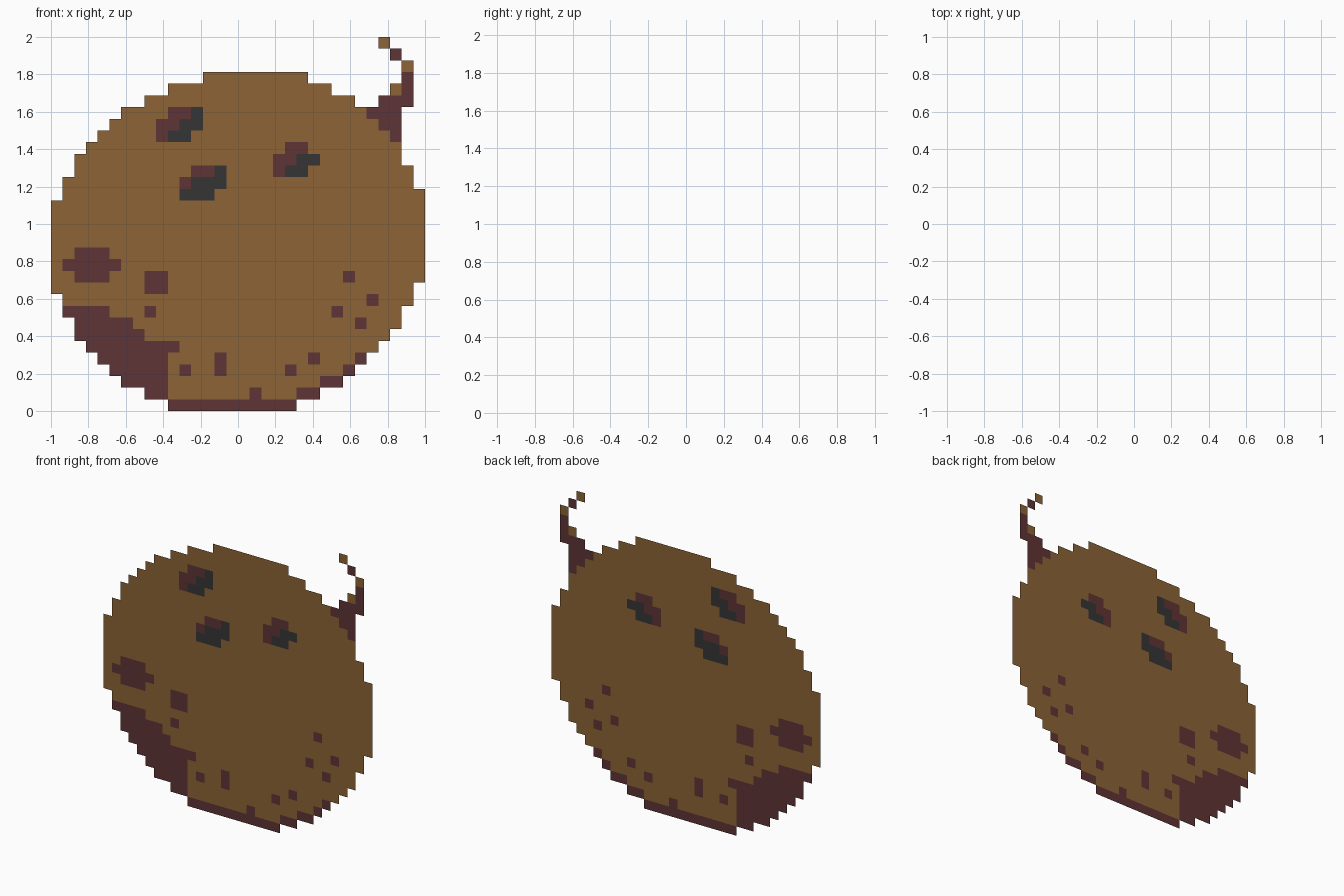
import bpy, bmesh

if "Cube" in bpy.data.objects:
    bpy.data.objects.remove(bpy.data.objects["Cube"])

# The model is a flat sheet of square cells, 32 x 32, standing in the y = 0 plane
CELL = 2 / 32


def material(name, rgb):
    mat = bpy.data.materials.new(name)
    linear = [((c / 255 + 0.055) / 1.055) ** 2.4 for c in rgb]
    mat.diffuse_color = (*linear, 1)
    mat.use_nodes = True
    mat.node_tree.nodes["Principled BSDF"].inputs["Base Color"].default_value = mat.diffuse_color
    return mat


TAN = material("husk tan", (140, 99, 54))
MAROON = material("dark maroon", (95, 52, 53))
BLACK = material("charcoal", (53, 53, 53))


def cells(spans):
    """Cells from (row, first column, end column) spans."""
    return {(c, r) for r, a, b in spans for c in range(a, b)}


def block(c, r, w=1, h=1):
    return {(c + i, r + j) for i in range(w) for j in range(h)}


def sheet(name, parts):
    """Flat object from a list of (material, cell set)."""
    bm = bmesh.new()
    verts = {}

    def corner(c, r):
        if (c, r) not in verts:
            verts[c, r] = bm.verts.new(((c - 16) * CELL, 0, r * CELL))
        return verts[c, r]

    mesh = bpy.data.meshes.new(name)
    for index, (mat, group) in enumerate(parts):
        mesh.materials.append(mat)
        for c, r in sorted(group):
            face = bm.faces.new([corner(c, r), corner(c + 1, r),
                                 corner(c + 1, r + 1), corner(c, r + 1)])
            face.material_index = index
    bm.to_mesh(mesh)
    bm.free()
    bpy.context.collection.objects.link(bpy.data.objects.new(name, mesh))


# Round husk outline: left and right edge of each row, bottom to top
left = [10, 8, 6, 5, 4, 3, 2, 2, 1, 1] + [0] * 8 + [1, 1, 2, 2, 3, 4, 5, 6, 8, 10, 13]
right = ([21, 23, 25, 26, 27, 28, 29, 30, 30, 31, 31] + [32] * 8
         + [31, 31, 30, 30, 29, 28, 27, 26, 24, 22])
husk = cells((r, a, b) for r, (a, b) in enumerate(zip(left, right)))

# Dark rim along the bottom and lower left
rim = cells([(0, 10, 21), (1, 8, 10), (1, 17, 18), (1, 21, 23), (2, 6, 10), (2, 23, 25),
             (3, 5, 10), (3, 25, 26), (4, 4, 10), (4, 26, 27), (5, 3, 11),
             (6, 2, 8), (7, 2, 7), (8, 1, 5)])

# Freckles and larger blotches
freckles = block(2, 11, 3, 3) | block(1, 12, 5) | block(8, 10, 2, 2) | block(14, 3, 1, 2)
for c, r in [(8, 8), (11, 3), (20, 3), (22, 4), (24, 8), (26, 7), (27, 9), (25, 11)]:
    freckles |= block(c, r)

# Three pits, each with a maroon lip and a charcoal hollow
lips = cells([(25, 10, 12), (24, 9, 11), (23, 9, 10),
              (20, 12, 14), (19, 11, 12),
              (22, 20, 22), (21, 19, 21), (20, 19, 20)])
hollows = cells([(25, 12, 13), (24, 11, 13), (23, 10, 12),
                 (20, 14, 15), (19, 12, 15), (18, 11, 14),
                 (21, 21, 23), (20, 20, 22)])

# Curled stem at the upper right
stem_dark = cells([(23, 29, 30), (24, 28, 30), (25, 27, 30), (26, 28, 31),
                   (27, 30, 31), (28, 30, 31), (30, 29, 30)])
stem_light = block(29, 27) | block(30, 29) | block(28, 31)

sheet("husk", [(TAN, husk - rim - freckles - lips - hollows)])
sheet("dark_rim", [(MAROON, rim)])
sheet("freckles", [(MAROON, freckles)])
sheet("pits", [(MAROON, lips), (BLACK, hollows)])
sheet("stem", [(MAROON, stem_dark), (TAN, stem_light)])
